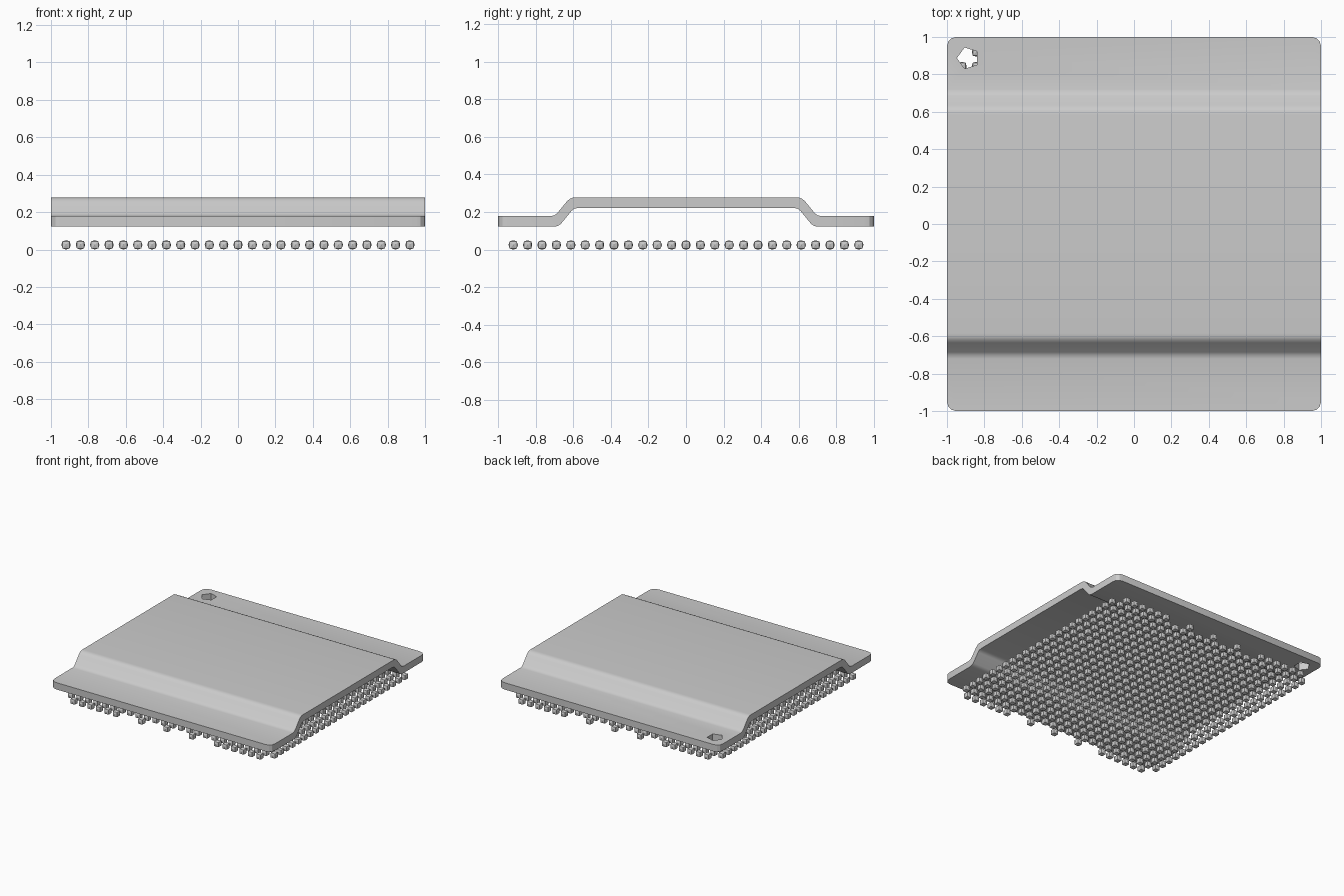
import bpy, bmesh, math
from mathutils import Matrix

old = bpy.data.objects.get("Cube")
if old:
    bpy.data.objects.remove(old, do_unlink=True)


def make_material(name, value):
    mat = bpy.data.materials.new(name)
    mat.use_nodes = True
    colour = (value, value, value, 1)
    mat.diffuse_color = colour
    mat.node_tree.nodes["Principled BSDF"].inputs["Base Color"].default_value = colour
    return mat


def make_object(name, bm, mat=None):
    mesh = bpy.data.meshes.new(name)
    bmesh.ops.recalc_face_normals(bm, faces=bm.faces)
    bm.to_mesh(mesh)
    bm.free()
    obj = bpy.data.objects.new(name, mesh)
    bpy.context.collection.objects.link(obj)
    if mat:
        mesh.materials.append(mat)
    return obj


grey = make_material("plain grey", 0.6)

# Pressed lid: half profiles of (y, z), mirrored and extruded across x
upper = [(1, .178), (.72, .178), (.70, .183), (.685, .194),
         (.635, .255), (.62, .269), (.605, .276), (.585, .278)]
lower = [(1, .122), (.70, .122), (.68, .127), (.665, .138),
         (.61, .205), (.597, .217), (.575, .222)]


def full(half):
    return half + [(-y, z) for y, z in reversed(half)]


bm = bmesh.new()
outline = full(upper) + full(lower)[::-1]
face = bm.faces.new([bm.verts.new((-1, y, z)) for y, z in outline])
sweep = bmesh.ops.extrude_face_region(bm, geom=[face])
bmesh.ops.translate(bm, vec=(2, 0, 0),
                    verts=[g for g in sweep["geom"] if isinstance(g, bmesh.types.BMVert)])

# Rounded plan corners
corners = [e for e in bm.edges
           if all(abs(v.co.x) > .99 and abs(v.co.y) > .99 for v in e.verts)
           and abs(e.verts[0].co.z - e.verts[1].co.z) > .01]
bmesh.ops.bevel(bm, geom=corners, offset=.05, segments=3, profile=.5, affect='EDGES')
lid = make_object("lid", bm, grey)

# Orientation hole through one flange corner
bm = bmesh.new()
bmesh.ops.create_cone(bm, cap_ends=True, segments=5, radius1=.06, radius2=.06, depth=.4,
                      matrix=Matrix.Translation((-.887, .887, .15))
                      @ Matrix.Rotation(math.pi / 2, 4, 'Z'))
cutter = make_object("hole_cutter", bm)
cutter.hide_render = True
cut = lid.modifiers.new("hole", 'BOOLEAN')
cut.operation = 'DIFFERENCE'
cut.solver = 'EXACT'
cut.object = cutter
bpy.context.view_layer.objects.active = lid
lid.select_set(True)
bpy.ops.object.modifier_apply(modifier=cut.name)
bpy.data.objects.remove(cutter, do_unlink=True)
bpy.ops.object.shade_smooth_by_angle(angle=math.radians(30))

# Grid of faceted solder balls; corners empty, front and back rows thinned out
COUNT = 25
PITCH = .0766
HALF = COUNT // 2
bm = bmesh.new()
for i in range(-HALF, HALF + 1):
    for j in range(-HALF, HALF + 1):
        if abs(j) == HALF and (abs(i) == HALF or (abs(i) < 6 and i % 3)):
            continue
        ball = bmesh.ops.create_cube(bm, size=.038,
                                     matrix=Matrix.Translation((i * PITCH, j * PITCH, .025)))
        faces = {f for v in ball["verts"] for f in v.link_faces}
        bmesh.ops.poke(bm, faces=list(faces), offset=.006)
make_object("solder_balls", bm, grey)
